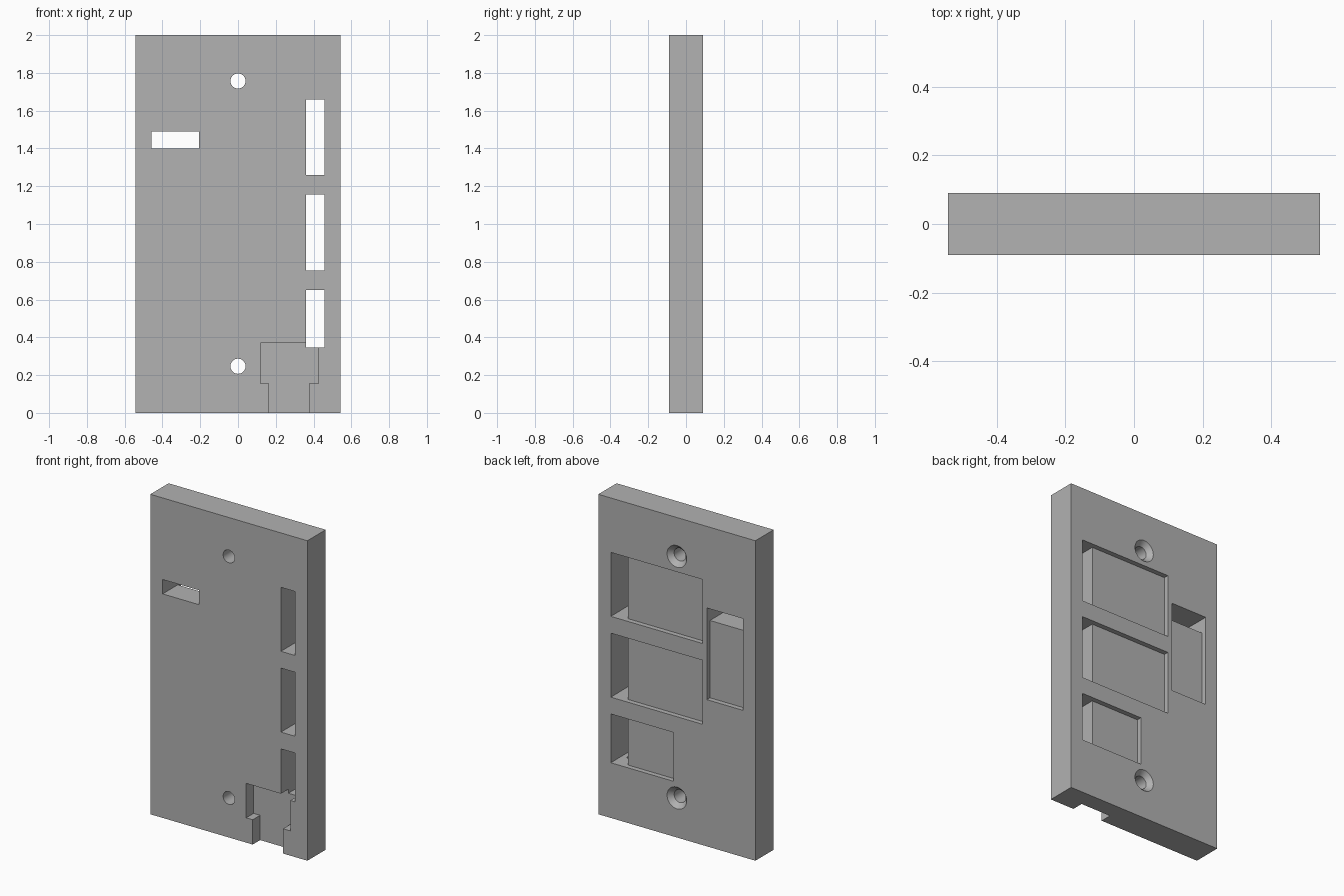
import bpy, bmesh, math

cube = bpy.data.objects.get("Cube")
if cube:
    bpy.data.objects.remove(cube, do_unlink=True)

W, D, H = 0.543, 0.09, 2.0      # half width, half depth, height
FLOOR = D - 0.031               # y of the shallow pocket floors
OUT = 0.05                      # how far cutters poke out of the plate

grey = bpy.data.materials.new("plain grey")
grey.use_nodes = True
colour = (0.445, 0.445, 0.445, 1)
grey.diffuse_color = colour
grey.node_tree.nodes["Principled BSDF"].inputs["Base Color"].default_value = colour


def loft(name, rings):
    """Closed solid through a list of matching point rings."""
    bm = bmesh.new()
    loops = [[bm.verts.new(p) for p in ring] for ring in rings]
    n = len(loops[0])
    for a, b in zip(loops, loops[1:]):
        for i in range(n):
            j = (i + 1) % n
            bm.faces.new((a[i], a[j], b[j], b[i]))
    bm.faces.new(loops[0])
    bm.faces.new(loops[-1])
    bmesh.ops.recalc_face_normals(bm, faces=bm.faces)
    mesh = bpy.data.meshes.new(name)
    bm.to_mesh(mesh)
    bm.free()
    mesh.materials.append(grey)
    obj = bpy.data.objects.new(name, mesh)
    bpy.context.collection.objects.link(obj)
    return obj


def prism(name, profile, axis, start, end):
    """Extrude a 2D profile along x, y or z."""
    place = {"x": lambda a, b, t: (t, b, a),
             "y": lambda a, b, t: (a, t, b),
             "z": lambda a, b, t: (a, b, t)}[axis]
    return loft(name, [[place(a, b, t) for a, b in profile] for t in (start, end)])


def pocket_profile(shallow, step, deep):
    """L section: shallow pocket from the back, then a slot right through."""
    back, front = D + OUT, -D - OUT
    return [(shallow, back), (shallow, FLOOR), (step, FLOOR),
            (step, front), (deep, front), (deep, back)]


def circle(radius, y, z, count=48):
    steps = [2 * math.pi * i / count for i in range(count)]
    return [(radius * math.cos(a), y, z + radius * math.sin(a)) for a in steps]


# Main plate
plate = prism("mounting_plate", [(-W, -D), (W, -D), (W, D), (-W, D)], "z", 0, H)
cutters = []

# Three back pockets, each ending in a tall through slot on the left
for i, (x, low, high) in enumerate([(-0.177, 1.26, 1.66),
                                    (-0.177, 0.755, 1.155),
                                    (0.024, 0.345, 0.65)]):
    cutters.append(prism(f"pocket_cutter_{i}", pocket_profile(x, 0.36, 0.457),
                         "z", low, high))

# Tall back pocket on the right, with its through slot at the top
cutters.append(prism("side_pocket_cutter", pocket_profile(0.917, 1.4, 1.49),
                     "x", -0.458, -0.207))

# Stepped connector recess in the front, open at the bottom
cutters.append(prism("recess_cutter",
                     [(0.165, -OUT), (0.375, -OUT), (0.375, 0.155), (0.425, 0.155),
                      (0.425, 0.37), (0.12, 0.37), (0.12, 0.155), (0.165, 0.155)],
                     "y", -D - OUT, -D + 0.073))

# Screw holes, countersunk from the back
R, HEAD, SINK = 0.04, 0.068, 0.03
for z in (0.247, 1.757):
    flare = HEAD + (HEAD - R) * OUT / SINK
    cutters.append(loft("screw_hole_cutter",
                        [circle(R, -D - OUT, z), circle(R, D - SINK, z),
                         circle(flare, D + OUT, z)]))

# Cut everything out of the plate, then drop the cutters
bpy.ops.object.select_all(action="DESELECT")
plate.select_set(True)
bpy.context.view_layer.objects.active = plate
for cutter in cutters:
    cutter.hide_render = True
    mod = plate.modifiers.new("cut", "BOOLEAN")
    mod.operation = "DIFFERENCE"
    mod.solver = "EXACT"
    mod.object = cutter
    bpy.ops.object.modifier_apply(modifier=mod.name)
    bpy.data.objects.remove(cutter, do_unlink=True)

bpy.ops.object.shade_smooth_by_angle(angle=math.radians(30))
